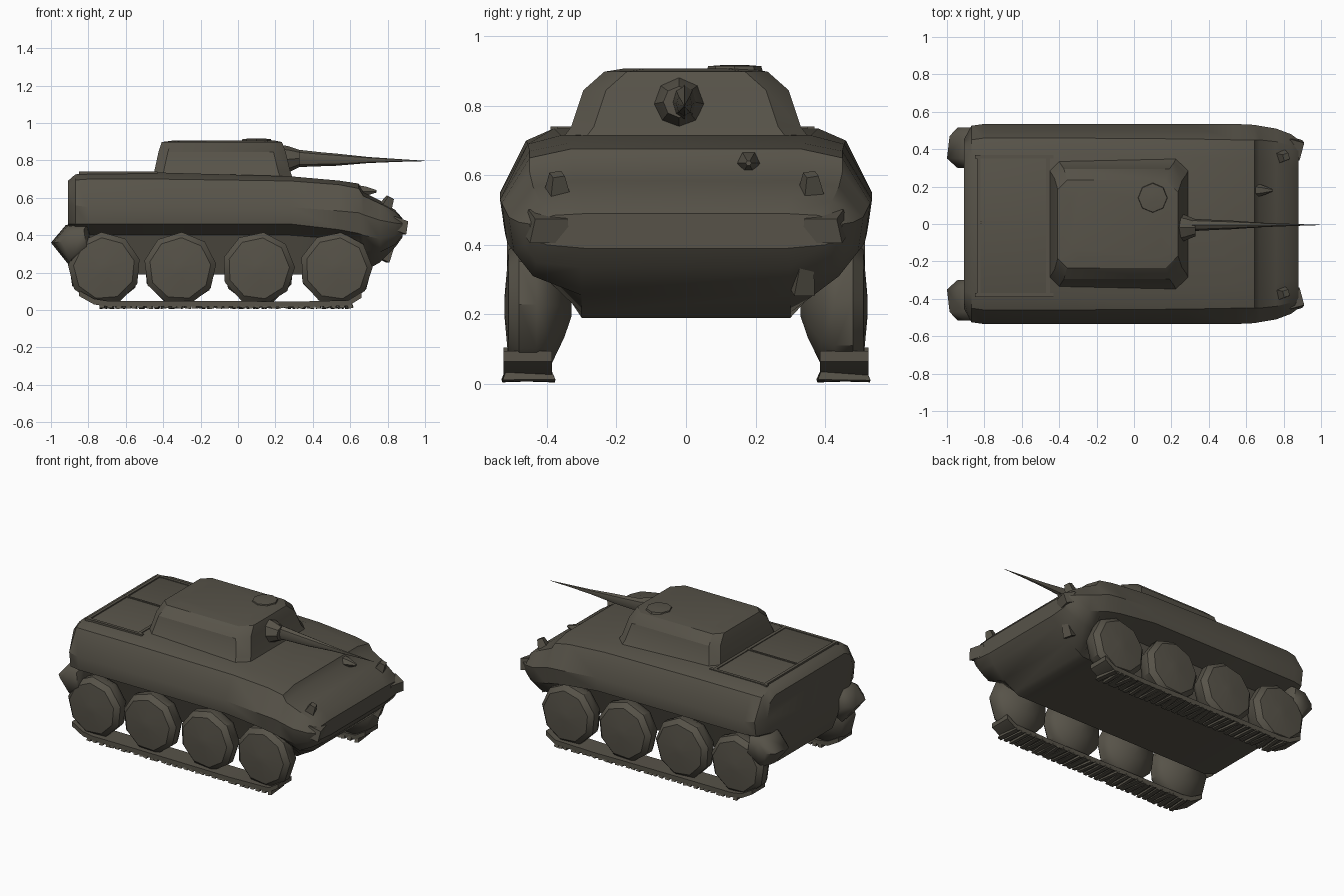
import bpy, bmesh, math, random
from mathutils import Vector, Matrix

random.seed(4)
paint = bpy.data.materials.new("dark olive brown")
paint.diffuse_color = (0.095, 0.086, 0.066, 1)


def finish(name, bm, angle=40):
    bmesh.ops.remove_doubles(bm, verts=bm.verts, dist=1e-5)
    bmesh.ops.recalc_face_normals(bm, faces=bm.faces)
    me = bpy.data.meshes.new(name)
    bm.to_mesh(me)
    bm.free()
    ob = bpy.data.objects.new(name, me)
    bpy.context.collection.objects.link(ob)
    me.materials.append(paint)
    bpy.ops.object.select_all(action='DESELECT')
    ob.select_set(True)
    bpy.context.view_layer.objects.active = ob
    bpy.ops.object.shade_smooth_by_angle(angle=math.radians(angle))
    return ob


def loft(name, rings, angle=40):
    """Skin a list of equal-length closed rings and cap both ends."""
    bm = bmesh.new()
    rows = [[bm.verts.new(p) for p in r] for r in rings]
    n = len(rows[0])
    for a, b in zip(rows, rows[1:]):
        for i in range(n):
            j = (i + 1) % n
            bm.faces.new((a[i], a[j], b[j], b[i]))
    bm.faces.new(rows[0])
    bm.faces.new(rows[-1])
    return finish(name, bm, angle)


def lathe_y(name, cx, cz, profile, sides, side=1, turn=0.0):
    """Wheel-like part turned about an axis along y; profile = (y, radius)."""
    rings = []
    for y, r in profile:
        rings.append([(cx + r * math.cos(turn + 2 * math.pi * k / sides), side * y,
                       cz + r * math.sin(turn + 2 * math.pi * k / sides)) for k in range(sides)])
    return loft(name, rings)


def box(name, c, s, rot=(0, 0, 0), taper=1.0):
    bm = bmesh.new()
    bmesh.ops.create_cube(bm, size=1)
    for v in bm.verts:
        if v.co.z > 0:
            v.co.x *= taper
            v.co.y *= taper
        v.co = Vector((v.co.x * s[0], v.co.y * s[1], v.co.z * s[2]))
    for ax, a in zip("XYZ", rot):
        bm.transform(Matrix.Rotation(math.radians(a), 4, ax))
    bm.transform(Matrix.Translation(c))
    return finish(name, bm, 20)


# hull: half cross-sections (y, z) along x, mirrored; the nose wraps the drive housings
sections = [
    (-0.91, [(0.29, .31), (0.33, .42), (0.42, .46), (0.45, .56), (0.42, .66), (0.36, .69)]),
    (-0.87, [(0.29, .21), (0.35, .40), (0.51, .46), (0.525, .56), (0.45, .695), (0.37, .725)]),
    (-0.80, [(0.30, .19), (0.37, .40), (0.525, .46), (0.535, .55), (0.46, .70), (0.37, .735)]),
    (-0.42, [(0.30, .19), (0.37, .40), (0.525, .46), (0.535, .55), (0.46, .70), (0.38, .735)]),
    (0.28, [(0.30, .19), (0.37, .40), (0.525, .46), (0.535, .55), (0.455, .69), (0.36, .715)]),
    (0.54, [(0.30, .19), (0.37, .38), (0.52, .43), (0.535, .53), (0.45, .67), (0.34, .692)]),
    (0.645, [(0.30, .19), (0.40, .34), (0.515, .41), (0.53, .52), (0.45, .65), (0.33, .676)]),
    (0.67, [(0.30, .205), (0.42, .32), (0.51, .40), (0.525, .51), (0.45, .61), (0.33, .63)]),
    (0.76, [(0.30, .255), (0.44, .31), (0.495, .38), (0.51, .48), (0.44, .568), (0.32, .585)]),
    (0.84, [(0.30, .335), (0.43, .35), (0.465, .40), (0.48, .465), (0.42, .525), (0.30, .535)]),
    (0.88, [(0.29, .39), (0.40, .40), (0.44, .42), (0.45, .46), (0.38, .485), (0.29, .49)]),
]
loft("hull", [[(x, y, z) for y, z in h] + [(x, -y, z) for y, z in reversed(h)]
              for x, h in sections], 35)

# raised engine deck frame at the rear
for y in (-0.38, 0.36):
    box("engine_deck_rail", (-0.64, y, 0.732), (0.42, 0.02, 0.016))
for x in (-0.83, -0.46):
    box("engine_deck_crossbar", (x, -0.01, 0.733), (0.02, 0.74, 0.014))
box("engine_deck_spine", (-0.64, 0.01, 0.734), (0.40, 0.012, 0.014))


# turret: rounded-rectangle rings stacked in z
def ring(x0, x1, w, z, cut):
    half = [(x0, w - cut), (x0 + cut, w), (x1 - cut * 1.3, w), (x1, w - cut * 1.3)]
    return [(x, y, z) for x, y in half + [(x, -y) for x, y in reversed(half)]]


loft("turret", [
    ring(-0.455, 0.295, 0.36, 0.70, 0.05),
    ring(-0.448, 0.28, 0.33, 0.74, 0.05),
    ring(-0.425, 0.255, 0.295, 0.845, 0.05),
    ring(-0.408, 0.235, 0.235, 0.898, 0.05),
    ring(-0.34, 0.19, 0.18, 0.907, 0.05),
], 30)
# roof hatch, built as a shallow eight-sided lid
loft("turret_hatch", [[(0.10 + 0.085 * k * math.cos(a * math.pi / 4), 0.14 + 0.085 * k * math.sin(a * math.pi / 4), z)
                       for a in range(8)] for z, k in ((0.885, 1), (0.914, 0.9), (0.918, 0.3))])


# gun with mantlet, tapering to a point
def tube_x(name, prof, y, z, sides=8, flat=1.0):
    return loft(name, [[(x, y + flat * r * math.cos(2 * math.pi * k / sides),
                         z + dz + r * math.sin(2 * math.pi * k / sides))
                        for k in range(sides)] for x, r, dz in prof])


tube_x("gun_mantlet", [(0.20, 0.085, 0), (0.27, 0.07, 0.003), (0.33, 0.045, 0.008)], -0.02, 0.803)
tube_x("gun_barrel", [(0.25, 0.055, 0.01), (0.34, 0.045, 0.01), (0.45, 0.037, 0.006), (0.52, 0.033, 0.004),
                      (0.70, 0.016, 0.002), (0.85, 0.008, 0), (1.0, 0.001, -0.003)], -0.005, 0.80, 8, 0.7)

# bow machine gun and lamps on the nose
tube_x("bow_machine_gun", [(0.60, 0.045, 0), (0.68, 0.03, 0), (0.74, 0.008, 0)], 0.18, 0.635, 6)
for y in (-0.37, 0.36):
    box("headlamp", (0.795, y, 0.565), (0.07, 0.07, 0.085), (10, 25, 20), 0.5)
box("tow_hook", (0.80, 0.34, 0.32), (0.06, 0.06, 0.12), (0, 25, 15), 0.6)

for s in (1, -1):
    # road wheels: slim discs with slightly domed faces
    for i, cx in enumerate((-0.715, -0.31, 0.11, 0.525)):
        lathe_y("road_wheel", cx, 0.222,
                [(0.33, 0.03), (0.35, 0.09), (0.39, 0.175), (0.43, 0.195), (0.48, 0.195),
                 (0.51, 0.165), (0.522, 0.03)],
                9, s, random.uniform(0, 0.6))
    # wedge-shaped rear idler guard flowing out of the fender
    guard = [(-1.0, .36), (-.92, .455), (-.80, .47), (-.78, .32), (-.90, .235)]
    loft("rear_idler_guard", [[(-0.86 + (x + 0.86) * k, s * y, 0.37 + (z - 0.37) * k) for x, z in guard]
                              for y, k in ((0.30, 0.6), (0.35, 1), (0.47, 0.9), (0.515, 0.6))], 60)
    box("front_fender_tip", (0.85, s * 0.40, 0.455), (0.10, 0.12, 0.07), (0, 20, -s * 15), 0.8)
    # track: ground run under the wheels, plus uneven links
    path = [(-0.85, 0.09), (-0.77, 0.045), (-0.70, 0.034), (-0.3, 0.034), (0.1, 0.032),
            (0.3, 0.03), (0.59, 0.037), (0.66, 0.08)]
    loft("track_run", [[(x, s * 0.385, z - 0.015), (x, s * 0.525, z - 0.015),
                        (x, s * 0.525, z + 0.015), (x, s * 0.385, z + 0.015)] for x, z in path])
    for k in range(33):
        x = -0.72 + k * 0.041
        box("track_link", (x, s * 0.453, 0.024), (0.027, 0.152, 0.03),
            (random.uniform(-2, 2), random.uniform(-12, 12), random.uniform(-8, 8)), 0.85)
